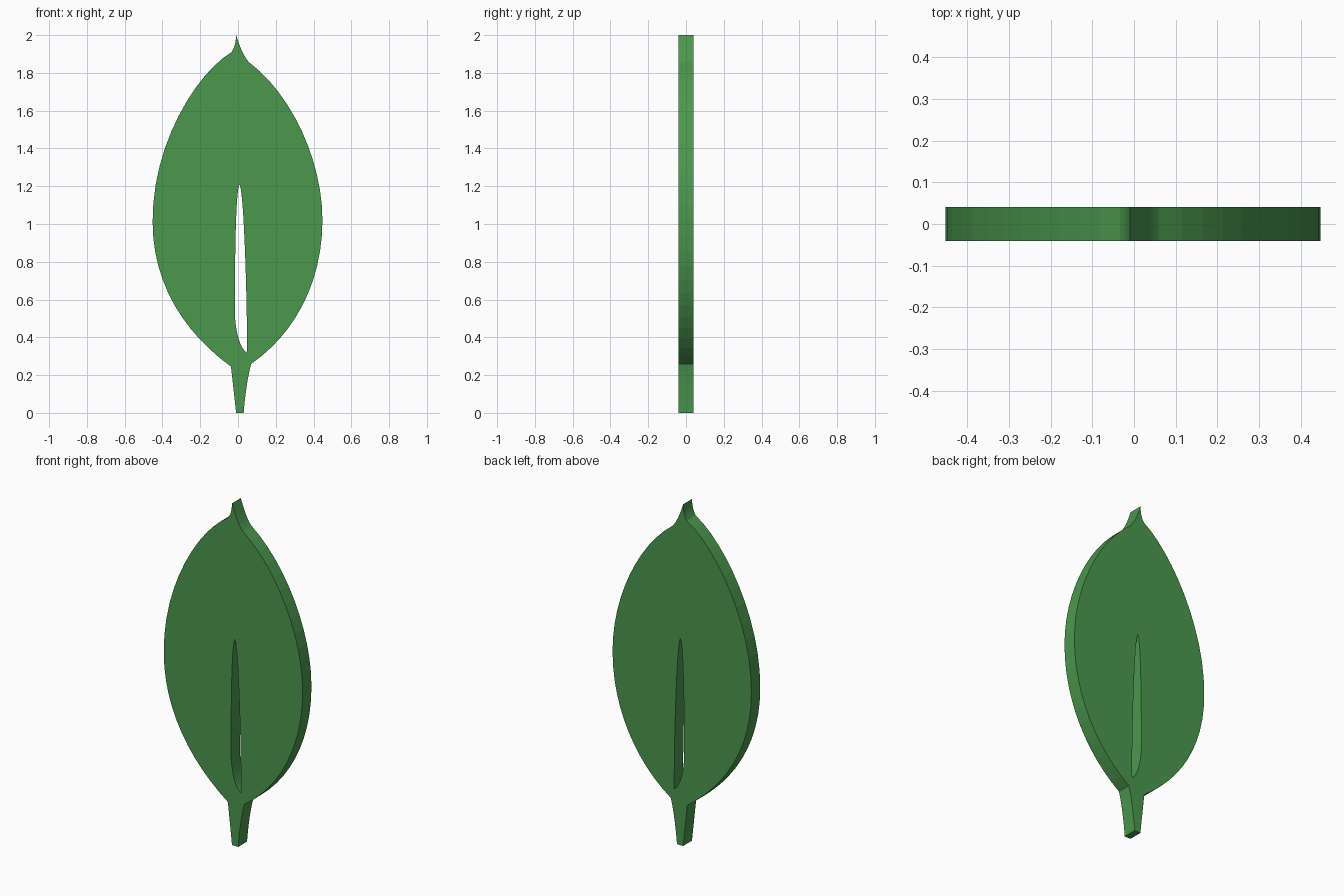
import bpy
import math
from mathutils import Vector
from mathutils.geometry import interpolate_bezier

if "Cube" in bpy.data.objects:
    bpy.data.objects.remove(bpy.data.objects["Cube"])


def sample(start, segments):
    """Closed outline from cubic segments (handle, handle, end) or straight (end,)."""
    pts, p = [], start
    for seg in segments:
        q = seg[-1]
        if len(seg) == 1:
            pts.append(p)
        else:
            h1, h2, _, n = seg[0], seg[1], q, 12
            pts += [v[:2] for v in interpolate_bezier(
                *[Vector((*c, 0)) for c in (p, h1, h2, q)], n + 1)][:-1]
        p = q
    return pts


# Leaf outline with stem and pointed tip
outline = sample((-0.01, 0), [
    ((0.03, 0),),
    ((0.035, 0.07), (0.05, 0.19), (0.07, 0.26)),
    ((0.29, 0.41), (0.447, 0.68), (0.447, 1.02)),
    ((0.447, 1.34), (0.28, 1.69), (0.06, 1.855)),
    ((0.03, 1.885), (0.005, 1.95), (-0.01, 2.0)),
    ((-0.012, 1.96), (-0.018, 1.935), (-0.034, 1.91)),
    ((-0.22, 1.80), (-0.456, 1.42), (-0.452, 1.01)),
    ((-0.452, 0.68), (-0.28, 0.42), (-0.037, 0.245)),
    ((-0.01, 0),),
])

# Slit along the midrib
slit = sample((0.048, 0.32), [
    ((0.048, 0.65), (0.03, 1.18), (0.008, 1.21)),
    ((-0.012, 1.18), (-0.016, 0.85), (-0.017, 0.53)),
    ((-0.014, 0.43), (0.012, 0.335), (0.048, 0.32)),
])

# Filled, extruded profile
curve = bpy.data.curves.new("leaf_profile", 'CURVE')
curve.dimensions = '2D'
curve.fill_mode = 'BOTH'
curve.extrude = 0.041
for pts in (outline, slit):
    spline = curve.splines.new('POLY')
    spline.points.add(len(pts) - 1)
    for sp, (x, z) in zip(spline.points, pts):
        sp.co = (x, z, 0, 1)
    spline.use_cyclic_u = True

leaf = bpy.data.objects.new("leaf", curve)
leaf.rotation_euler.x = math.pi / 2
bpy.context.collection.objects.link(leaf)
bpy.context.view_layer.objects.active = leaf
leaf.select_set(True)
bpy.ops.object.convert(target='MESH')
leaf = bpy.context.object
leaf.name = "leaf"

# Weld caps to rim and keep flat faces
bpy.ops.object.mode_set(mode='EDIT')
bpy.ops.mesh.select_all(action='SELECT')
bpy.ops.mesh.remove_doubles(threshold=0.0001)
bpy.ops.mesh.normals_make_consistent(inside=False)
bpy.ops.object.mode_set(mode='OBJECT')
bpy.ops.object.shade_flat()

# Green material
green = bpy.data.materials.new("leaf_green")
green.diffuse_color = (0.07, 0.31, 0.075, 1)
green.use_nodes = True
green.node_tree.nodes["Principled BSDF"].inputs["Base Color"].default_value = green.diffuse_color
leaf.data.materials.clear()
leaf.data.materials.append(green)
